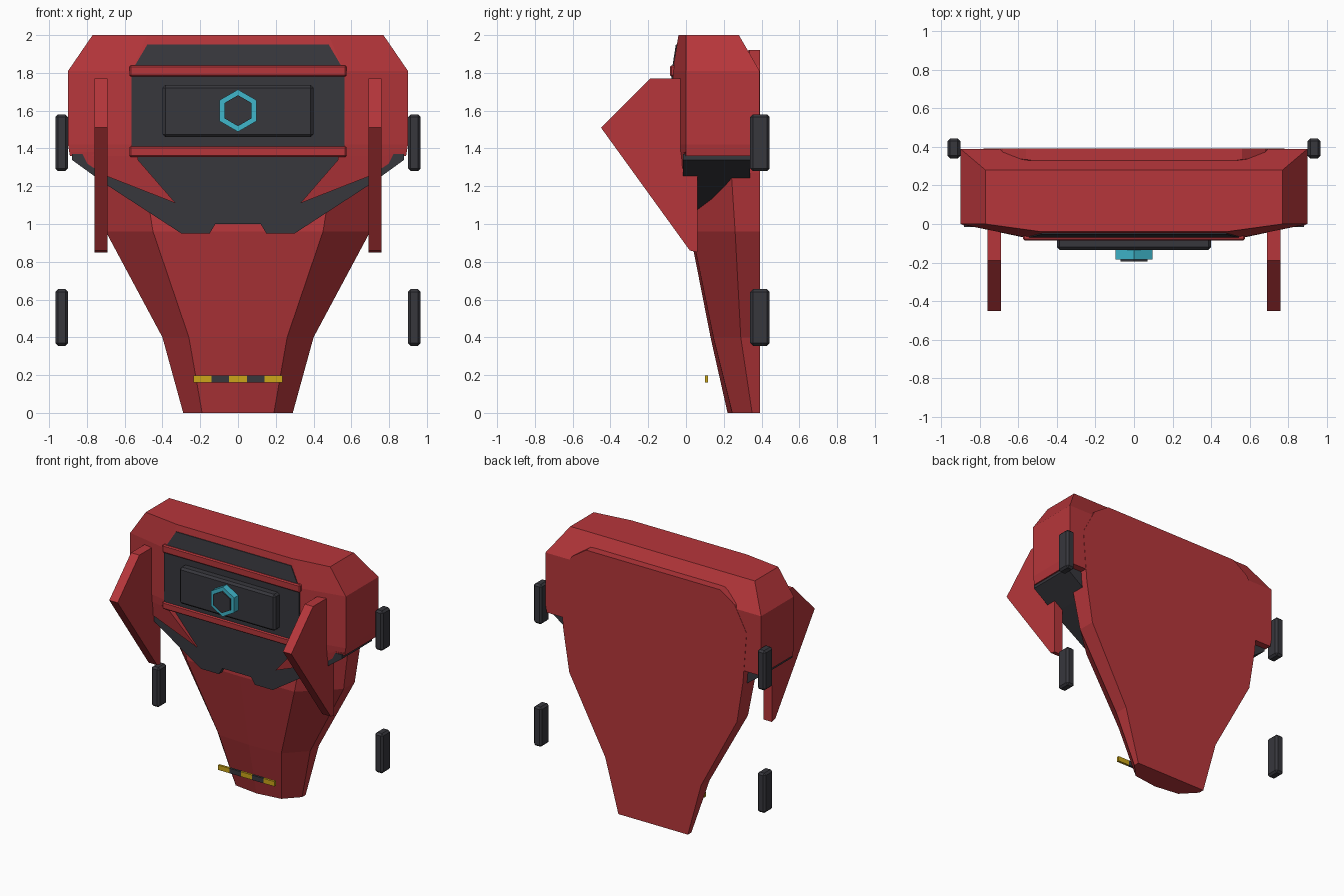
import bpy, bmesh, math
from mathutils import Vector

cube = bpy.data.objects.get("Cube")
if cube:
    bpy.data.objects.remove(cube, do_unlink=True)


def material(name, rgb):
    m = bpy.data.materials.new(name)
    m.use_nodes = True
    m.diffuse_color = (*rgb, 1)
    m.node_tree.nodes["Principled BSDF"].inputs["Base Color"].default_value = (*rgb, 1)
    return m


RED = material("red", (0.47, 0.037, 0.043))
DARK = material("charcoal", (0.038, 0.038, 0.046))
TEAL = material("teal", (0.05, 0.47, 0.60))
YELLOW = material("yellow", (0.60, 0.38, 0.01))


def finish(name, bm, mat, bevel=0):
    bmesh.ops.recalc_face_normals(bm, faces=bm.faces)
    me = bpy.data.meshes.new(name)
    bm.to_mesh(me)
    bm.free()
    me.materials.append(mat)
    ob = bpy.data.objects.new(name, me)
    bpy.context.collection.objects.link(ob)
    if bevel:
        mod = ob.modifiers.new("Bevel", "BEVEL")
        mod.width, mod.segments = bevel, 1
    return ob


def loft(name, rings, mat, bevel=0):
    """Skin a stack of equal-length point rings and cap both ends."""
    bm = bmesh.new()
    rows = [[bm.verts.new(p) for p in ring] for ring in rings]
    n = len(rows[0])
    for a, b in zip(rows, rows[1:]):
        for i in range(n):
            j = (i + 1) % n
            bm.faces.new((a[i], a[j], b[j], b[i]))
    bm.faces.new(rows[0])
    bm.faces.new(rows[-1])
    return finish(name, bm, mat, bevel)


def plate(name, xz, y0, y1, mat, bevel=0):
    """Front outline extruded along y."""
    return loft(name, [[(x, y, z) for x, z in xz] for y in (y0, y1)], mat, bevel)


def box(name, x, y, z, mat, bevel=0):
    outline = [(x[0], z[0]), (x[1], z[0]), (x[1], z[1]), (x[0], z[1])]
    return plate(name, outline, y[0], y[1], mat, bevel)


def both(half):
    """Mirror a half outline, listed from the centre top outward and down."""
    return half + [(-x, z) for x, z in reversed(half)]


BACK = 0.39

# Tapering main body: z, half width, ridge half width, ridge y, side edge y, centre y
body = []
for z, w, r, ry, sy, cy in [
    (0, 0.29, 0.19, 0.245, 0.35, 0.22),
    (0.4, 0.40, 0.26, 0.145, 0.29, 0.13),
    (0.96, 0.70, 0.45, 0.03, 0.26, 0.02),
    (1.27, 0.75, 0.50, 0.05, 0.24, 0.04),
    (1.65, 0.78, 0.60, 0.15, 0.28, 0.14),
    (1.84, 0.68, 0.56, 0.30, 0.34, 0.29),
    (1.92, 0.56, 0.53, 0.33, 0.335, 0.33),
]:
    front = [(w, BACK + 0.002), (w, sy), (r, ry), (0, cy)]
    ring = front + [(-x, y) for x, y in reversed(front[:-1])]
    body.append([(x, y, z) for x, y in ring])
loft("main_body", body, RED)

# Upper shell: z, half width, front half width, front y, shoulder y, back y
shell = []
for z, w, f, fy, sy, by in [
    (1.36, 0.89, 0.57, -0.06, 0.0, BACK),
    (1.42, 0.90, 0.57, -0.07, 0.0, BACK),
    (1.81, 0.90, 0.56, -0.07, 0.0, BACK),
    (2.0, 0.77, 0.48, -0.04, 0.0, 0.28),
]:
    ring = [(w, by), (w, sy), (f, fy), (-f, fy), (-w, sy), (-w, by)]
    shell.append([(x, y, z) for x, y in ring])
loft("upper_shell", shell, RED)

# Dark skirt under the shell
plate("lower_skirt", both([(0.88, 1.37), (0.88, 1.34), (0.70, 1.21), (0.30, 0.95),
                           (0.15, 0.95), (0.12, 1.0)]), -0.015, 0.34, DARK)

# Front window on the sloping brow
def brow_y(z):
    return -0.07 + 0.03 * (z - 1.81) / 0.19

window = both([(0.48, 1.95), (0.545, 1.84)])
loft("brow_window", [[(x, brow_y(z) + d, z) for x, z in window] for d in (-0.006, 0.003)], DARK)

# Face panel, frame rails and raised cover
box("face_panel", (-0.565, 0.565), (-0.077, -0.05), (1.41, 1.78), DARK)
for name, z in (("upper_rail", (1.78, 1.84)), ("lower_rail", (1.355, 1.41))):
    box(name, (-0.575, 0.575), (-0.085, -0.04), z, RED, 0.008)
box("raised_cover", (-0.4, 0.4), (-0.135, -0.06), (1.46, 1.735), DARK, 0.015)


# Hexagonal light: teal ring with a dark centre
def hexagon(r, y):
    return [Vector((r * math.sin(i * math.pi / 3), y, 1.6 + r * math.cos(i * math.pi / 3)))
            for i in range(6)]

loft("light_ring", [hexagon(0.112, -0.12), hexagon(0.112, -0.185)], TEAL)
loft("light_centre", [hexagon(0.082, -0.12), hexagon(0.082, -0.194)], DARK)

# Parts repeated on both sides
fin = [(-0.03, 1.77), (-0.19, 1.77), (-0.45, 1.51), (0.02, 0.86), (0.062, 0.85), (0.062, 1.4)]
arm = [(0.89, 1.38), (0.70, 1.255), (0.33, 1.11), (0.53, 1.34), (0.53, 1.38)]
for side, s in (("left", 1), ("right", -1)):
    loft(side + "_fin", [[(s * x, y, z) for y, z in fin] for x in (0.69, 0.76)], RED)
    # Shell arm reaching down over the skirt, following the swept front
    loft(side + "_shell_arm",
         [[(s * x, (-0.06 + 0.17 * max(0, x - 0.57)) if z > 1.3 else -0.025, z) for x, z in arm],
          [(s * x, 0.05, z) for x, z in arm]], RED)
    for level, z in (("upper", 1.28), ("lower", 0.355)):
        x = sorted((s * 0.9, s * 0.967))
        box(f"{side}_{level}_pad", x, (0.34, 0.443), (z, z + 0.3), DARK, 0.014)

# Striped warning bar
step = 0.094
for i in range(5):
    x = -2.5 * step + i * step
    box(f"warning_bar_{i + 1}", (x, x + step), (0.10, 0.117), (0.16, 0.197),
        DARK if i % 2 else YELLOW)
